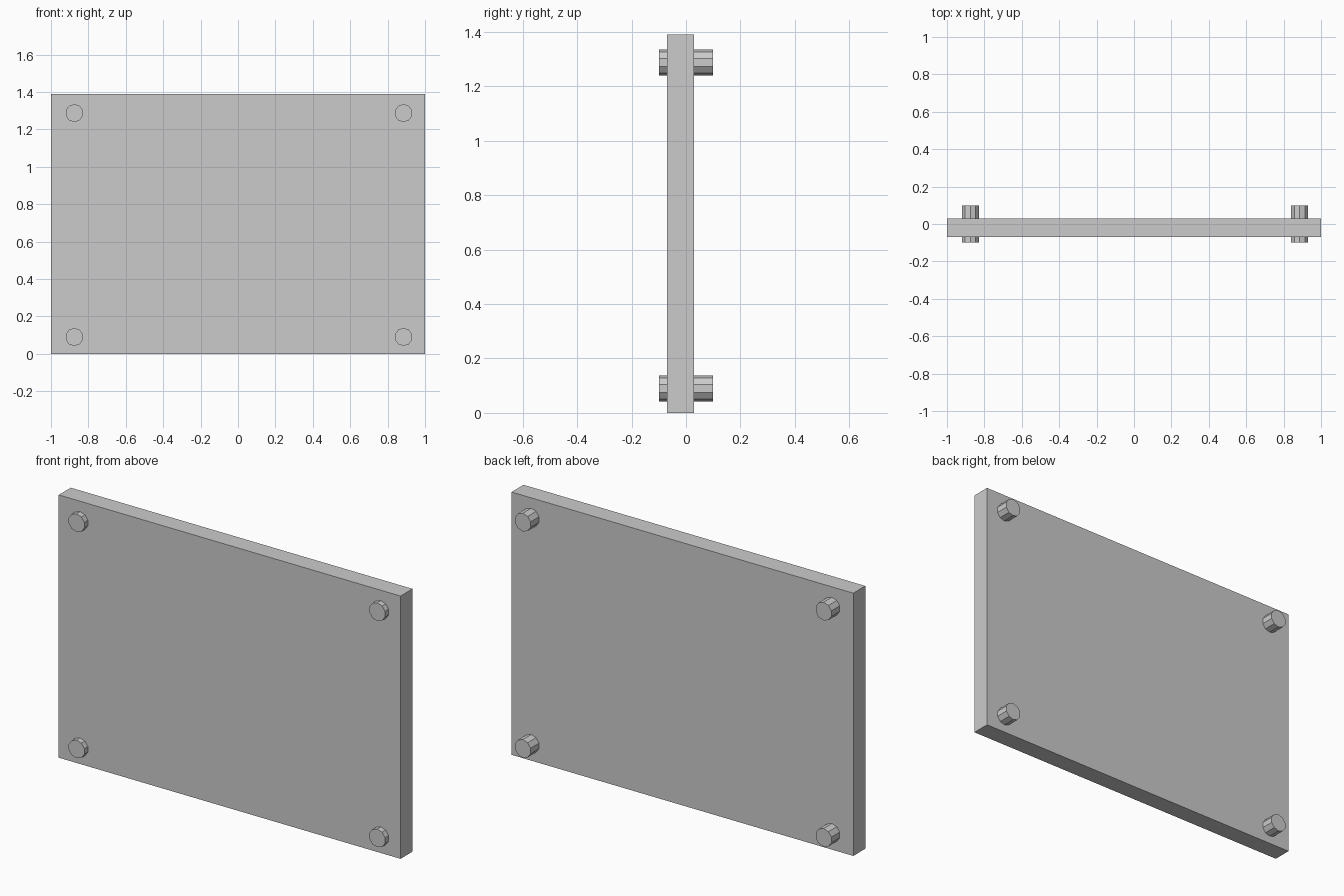
import bpy
from math import pi

if "Cube" in bpy.data.objects:
    bpy.data.objects.remove(bpy.data.objects["Cube"])

# Upright panel, slightly forward of the peg centres
bpy.ops.mesh.primitive_cube_add(size=1, location=(0, -0.02, 0.695))
panel = bpy.context.object
panel.name = "panel"
panel.scale = (2.0, 0.10, 1.39)
bpy.ops.object.transform_apply(location=False, rotation=False, scale=True)


def add_peg(name, x, z):
    # Ten-sided flat-shaded pin running through the panel along y
    bpy.ops.mesh.primitive_cylinder_add(
        vertices=10, radius=0.048, depth=0.20,
        location=(x, 0, z), rotation=(pi / 2, 0, 0))
    bpy.context.object.name = name


# Four corner pegs
for side, x in (("left", -0.875), ("right", 0.885)):
    for level, z in (("lower", 0.09), ("upper", 1.287)):
        add_peg(f"{level}_{side}_peg", x, z)
